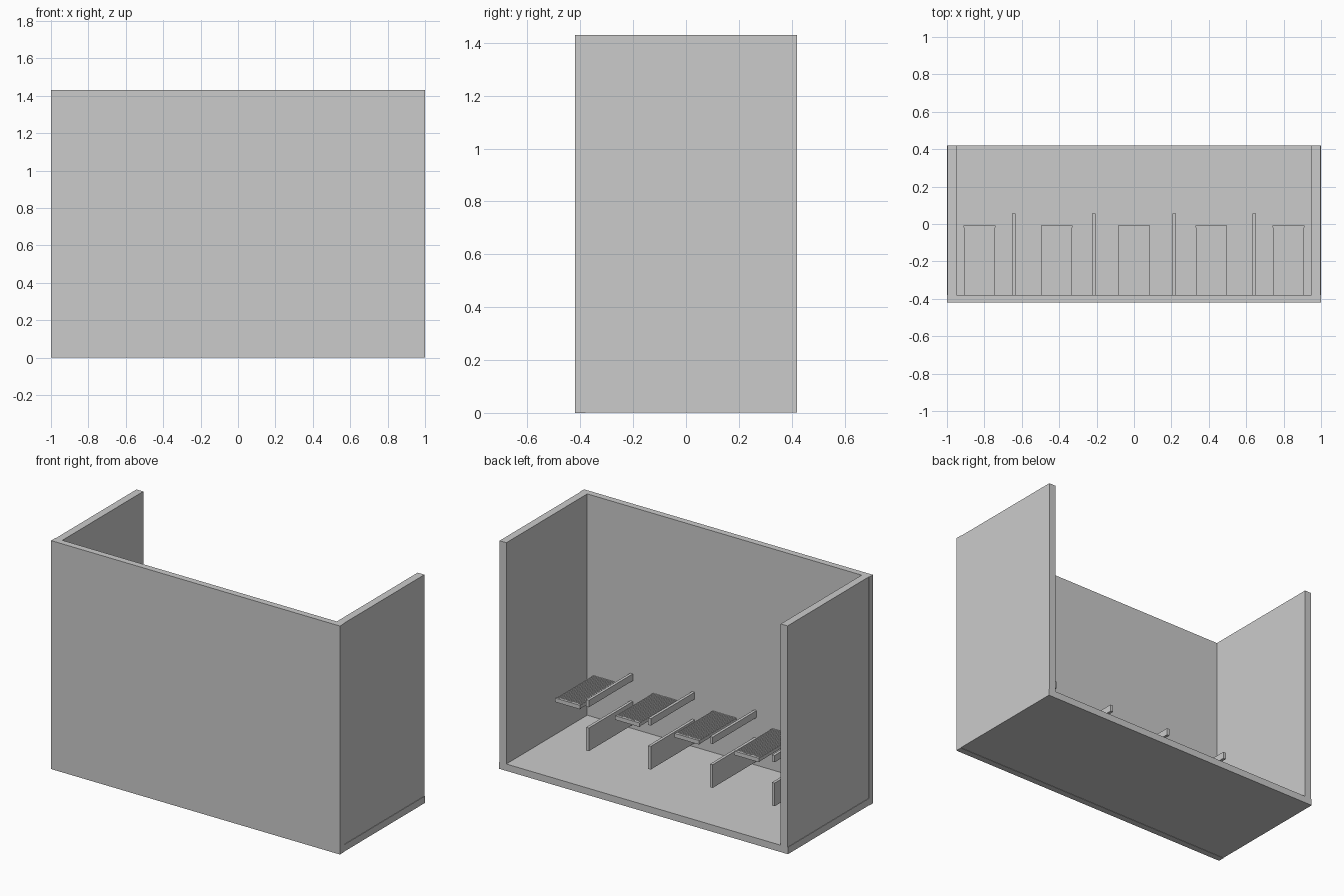
import bpy
import bmesh

cube = bpy.data.objects.get("Cube")
if cube:
    bpy.data.objects.remove(cube, do_unlink=True)

grey = bpy.data.materials.new("light grey")
grey.use_nodes = True
grey.diffuse_color = (0.6, 0.6, 0.6, 1)
grey.node_tree.nodes["Principled BSDF"].inputs["Base Color"].default_value = (0.6, 0.6, 0.6, 1)


def add_box(bm, xs, ys, zs):
    """Add a box between the given limits."""
    verts = bmesh.ops.create_cube(bm, size=1)["verts"]
    for v in verts:
        for axis, (low, high) in enumerate((xs, ys, zs)):
            v.co[axis] = high if v.co[axis] > 0 else low


def make_part(name, boxes):
    """Make one object out of several boxes."""
    bm = bmesh.new()
    for limits in boxes:
        add_box(bm, *limits)
    mesh = bpy.data.meshes.new(name)
    bm.to_mesh(mesh)
    bm.free()
    mesh.materials.append(grey)
    obj = bpy.data.objects.new(name, mesh)
    bpy.context.collection.objects.link(obj)
    return obj


FRONT, BACK, INNER = -0.42, 0.42, -0.38
HEIGHT, FLOOR = 1.43, 0.045

# Room shell: floor, front wall and two slightly recessed side walls
make_part("floor", [((-1, 1), (INNER, BACK), (0.002, FLOOR))])
make_part("front_wall", [((-1, 1), (FRONT, INNER), (0, HEIGHT))])
for side, xs in (("left", (0.95, 0.997)), ("right", (-0.997, -0.95))):
    make_part(side + "_wall", [(xs, (INNER, BACK), (FLOOR, HEIGHT))])

# Ribbed seats with a plain cross bar on the free edge
RIBS = 16
WIDTH = 0.165
for i in range(5):
    centre = (i - 2) * 0.413
    left = centre - WIDTH / 2
    pitch = WIDTH / RIBS
    boxes = [((left, left + WIDTH), (INNER, -0.02), (0.28, 0.301))]
    for r in range(RIBS):
        start = left + r * pitch
        boxes.append(((start + pitch * 0.15, start + pitch * 0.85),
                      (INNER, -0.02), (0.30, 0.305)))
    boxes.append(((left - 0.003, left + WIDTH + 0.003), (-0.02, -0.008), (0.28, 0.305)))
    make_part("seat_%d" % (i + 1), boxes)

# Arm rests with a separate low panel below each
for i in range(4):
    centre = (i - 1.5) * 0.429
    xs = (centre - 0.009, centre + 0.009)
    ys = (INNER, 0.055)
    make_part("arm_rest_%d" % (i + 1), [(xs, ys, (0.345, 0.388))])
    make_part("low_panel_%d" % (i + 1), [(xs, ys, (0.07, 0.215))])
